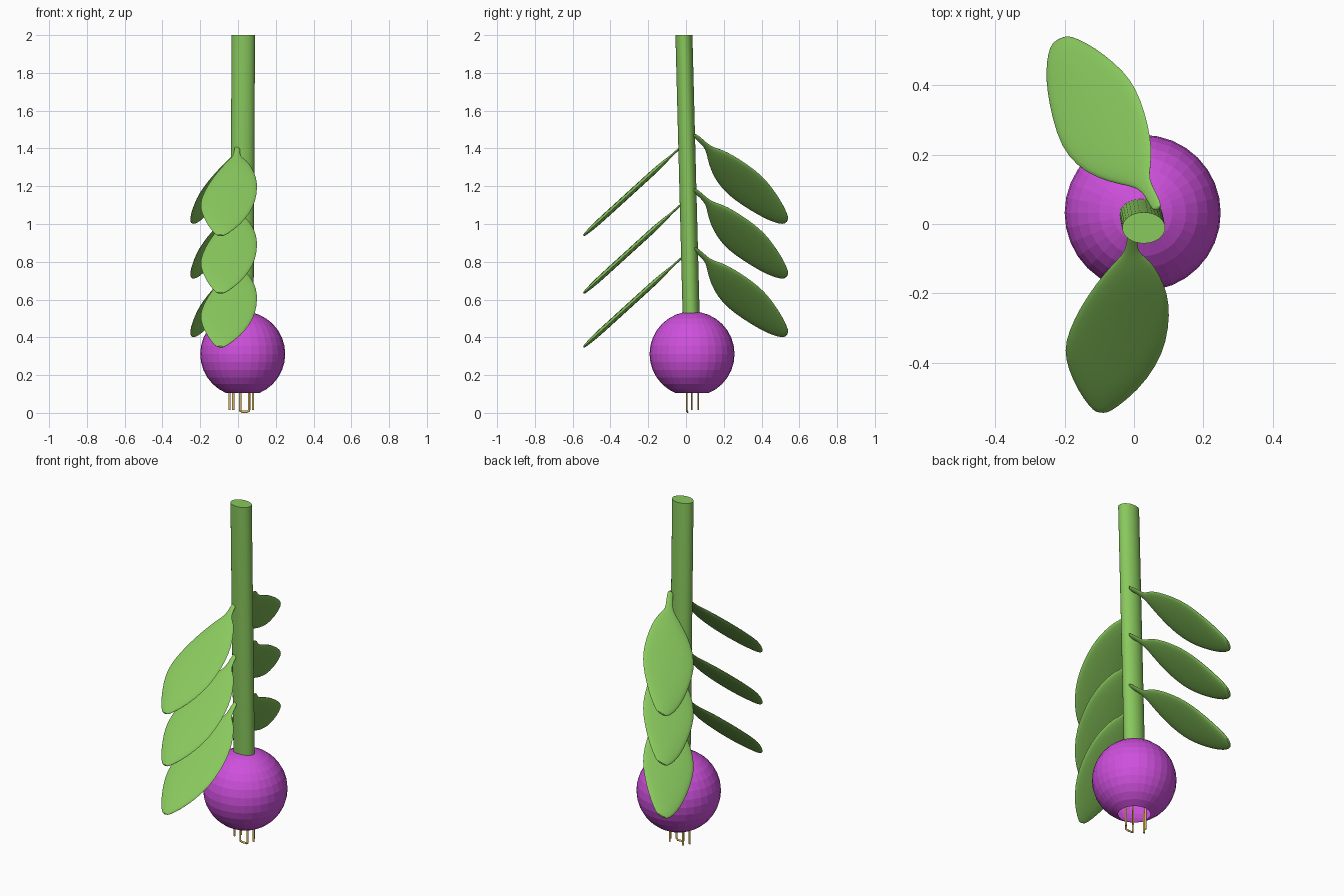
import bpy, bmesh, math
from mathutils import Vector

if "Cube" in bpy.data.objects:
    bpy.data.objects.remove(bpy.data.objects["Cube"])


def material(name, rgb):
    m = bpy.data.materials.new(name)
    m.diffuse_color = (*rgb, 1)
    m.use_nodes = True
    m.node_tree.nodes["Principled BSDF"].inputs["Base Color"].default_value = m.diffuse_color
    return m


PURPLE = material("purple", (0.62, 0.08, 0.72))
GREEN = material("green", (0.25, 0.58, 0.11))
GOLD = material("gold", (0.72, 0.48, 0.12))


def finish(name, bm, mat, smooth=False):
    bmesh.ops.recalc_face_normals(bm, faces=bm.faces)
    me = bpy.data.meshes.new(name)
    bm.to_mesh(me)
    bm.free()
    me.materials.append(mat)
    ob = bpy.data.objects.new(name, me)
    bpy.context.collection.objects.link(ob)
    if smooth:
        bpy.ops.object.select_all(action='DESELECT')
        ob.select_set(True)
        bpy.context.view_layer.objects.active = ob
        bpy.ops.object.shade_smooth_by_angle(angle=math.radians(50))
    return ob


def loft(bm, rings):
    """Skin closed rings of equal count and cap both ends."""
    rows = [[bm.verts.new(p) for p in r] for r in rings]
    n = len(rows[0])
    for a, b in zip(rows, rows[1:]):
        for i in range(n):
            bm.faces.new((a[i], a[(i + 1) % n], b[(i + 1) % n], b[i]))
    bm.faces.new(rows[0][::-1])
    bm.faces.new(rows[-1])


# Bulb: faceted sphere, open underneath where the roots come out
bm = bmesh.new()
bmesh.ops.create_uvsphere(bm, u_segments=32, v_segments=16, radius=0.225)
bmesh.ops.delete(bm, geom=[v for v in bm.verts if v.co.z < -0.21], context='VERTS')
bmesh.ops.translate(bm, verts=bm.verts, vec=(0.025, 0.032, 0.312))
finish("bulb", bm, PURPLE)

# Stem: slightly leaning oval rod
bm = bmesh.new()
loft(bm, [[Vector((cx + 0.062 * math.cos(i * math.tau / 32),
                   cy + 0.045 * math.sin(i * math.tau / 32), z)) for i in range(32)]
          for cx, cy, z in [(0.02, 0.029, 0.45), (0.028, -0.011, 2.0)]])
finish("stem", bm, GREEN, True)

# Leaves: outline stations (left x, y, right x, y) lying on a sloping plane
FRONT = [(-.015, 0, .01, 0), (-.022, -.06, .01, -.06), (-.03, -.085, .015, -.085),
         (-.07, -.122, .05, -.105), (-.115, -.175, .08, -.15), (-.16, -.24, .102, -.2),
         (-.195, -.31, .11, -.26), (-.208, -.365, .1, -.34), (-.195, -.42, .07, -.41),
         (-.165, -.48, .015, -.48), (-.13, -.527, -.05, -.53), (-.11, -.542, -.08, -.546)]
BACK = [(.055, .03, .085, .045), (.035, .075, .065, .09), (.012, .105, .042, .13),
        (-.04, .112, .05, .17), (-.11, .13, .055, .22), (-.17, .165, .045, .29),
        (-.215, .22, .025, .36), (-.24, .3, -.005, .42), (-.255, .38, -.05, .465),
        (-.257, .44, -.11, .51), (-.25, .49, -.16, .535), (-.235, .525, -.195, .546)]


def leaf(name, stations, z0, sx, sy, drop):
    normal = Vector((-sx, -sy, 1)).normalized()
    rings = []
    for lx, ly, rx, ry in stations:
        a = Vector((lx, ly, z0 + sx * lx + sy * ly - drop))
        b = Vector((rx, ry, z0 + sx * rx + sy * ry - drop))
        h = min(0.015, 0.004 + 0.06 * (b - a).length)
        ring = []
        for k in range(12):
            t = k * math.tau / 12
            ring.append((a + b) / 2 + (a - b) / 2 * math.cos(t) + normal * h * math.sin(t))
        rings.append(ring)
    bm = bmesh.new()
    loft(bm, rings)
    ob = finish(name, bm, GREEN, True)
    sub = ob.modifiers.new("soften", 'SUBSURF')
    sub.levels = sub.render_levels = 1


for i, (df, db) in enumerate([(0, 0), (0.305, 0.29), (0.59, 0.6)]):
    leaf(f"front_leaf_{i + 1}", FRONT, 1.432, 0, 0.91, df)
    leaf(f"back_leaf_{i + 1}", BACK, 1.432, 0.86, -0.44, db)


# Roots: thin flat strands, two of them joined by a hook at the bottom
def root(name, path):
    bm = bmesh.new()
    for p, q in zip(path, path[1:]):
        p, q = Vector(p), Vector(q)
        d = (q - p).normalized()
        u = d.cross(Vector((0, 1, 0))).normalized()
        v = d.cross(u)
        p, q = p - d * 0.003, q + d * 0.003
        loft(bm, [[c + u * 0.006 * math.cos(t) + v * 0.004 * math.sin(t)
                   for t in (k * math.tau / 8 for k in range(8))] for c in (p, q)])
    finish(name, bm, GOLD, True)


for i, (x, y) in enumerate([(-.045, .03), (-.025, .065), (.08, .03), (.06, .065)]):
    root(f"root_{i + 1}", [(x, y, 0.14), (x, y, 0.018)])
root("hooked_root", [(.012, .004, .14), (.012, .004, .012), (.022, .008, .006),
                     (.048, .008, .006), (.058, .004, .012), (.058, .004, .14)])
